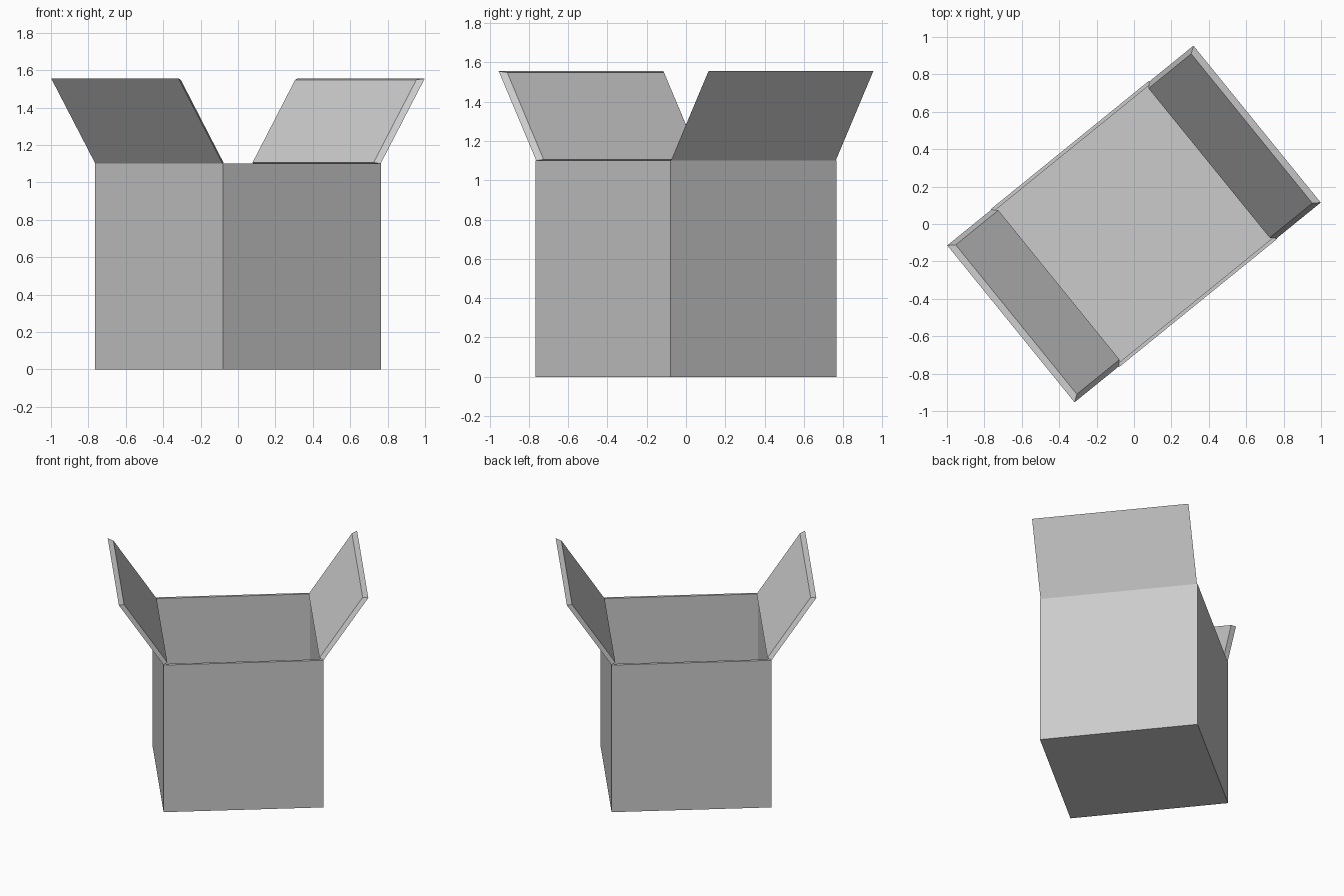
import bpy, bmesh
from math import radians, cos, sin
from mathutils import Matrix

if "Cube" in bpy.data.objects:
    bpy.data.objects.remove(bpy.data.objects["Cube"])

H, HEIGHT, T = 0.544, 1.10, 0.027      # half width, wall height, board thickness
TURN = Matrix.Rotation(radians(39.05), 4, 'Z')


def finish(bm, name):
    bmesh.ops.recalc_face_normals(bm, faces=bm.faces)
    bm.transform(TURN)
    mesh = bpy.data.meshes.new(name)
    bm.to_mesh(mesh)
    bm.free()
    obj = bpy.data.objects.new(name, mesh)
    bpy.context.collection.objects.link(obj)
    return obj


# open box: a block whose top is inset to a rim and pushed down to the floor
bm = bmesh.new()
bmesh.ops.create_cube(bm, size=1, matrix=Matrix.Translation((0, 0, HEIGHT / 2))
                      @ Matrix.Diagonal((2 * H, 2 * H, HEIGHT, 1)))
top = max(bm.faces, key=lambda f: f.calc_center_median().z)
bmesh.ops.inset_region(bm, faces=[top], thickness=T)
hole = bmesh.ops.extrude_discrete_faces(bm, faces=[top])["faces"][0]
bmesh.ops.translate(bm, verts=hole.verts, vec=(0, 0, T - HEIGHT))
finish(bm, "box_body")


# flap: outer board face and a smaller inner face, giving bevelled edges
def flap(name, side):
    a, length, w, bev = radians(56.3), 0.547, 0.540, 0.026
    bm = bmesh.new()
    tip_u, tip_z = H + length * cos(a), HEIGHT + length * sin(a)
    in_u = tip_u - T * sin(a) - bev * cos(a)
    in_z = tip_z + T * cos(a) - bev * sin(a)
    loops = []
    for half, (u0, z0), (u1, z1) in (
            (w, (H, HEIGHT), (tip_u, tip_z)),
            (w - bev, (H - T, HEIGHT + 0.006), (in_u, in_z))):
        loops.append([bm.verts.new((side * u, v, z)) for u, v, z in
                      ((u0, -half, z0), (u1, -half, z1), (u1, half, z1), (u0, half, z0))])
    outer, inner = loops
    bm.faces.new(outer)
    bm.faces.new(inner)
    for i in range(4):
        j = (i + 1) % 4
        bm.faces.new((outer[i], outer[j], inner[j], inner[i]))
    finish(bm, name)


flap("flap_right", 1)
flap("flap_left", -1)
